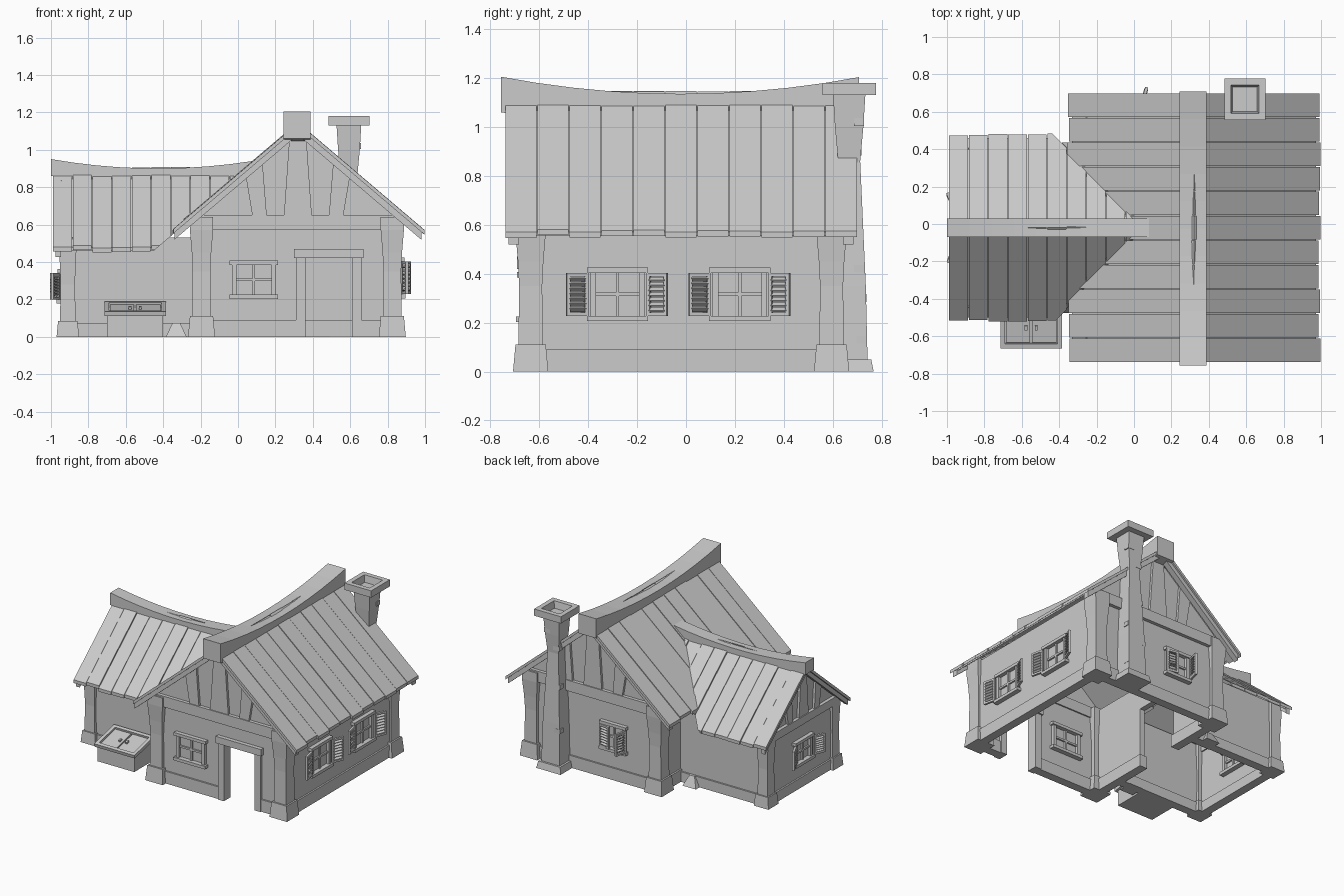
import bpy, bmesh, math, random
from mathutils import Matrix, Vector

random.seed(4)
if "Cube" in bpy.data.objects:
    bpy.data.objects.remove(bpy.data.objects["Cube"])

GREY = (0.6, 0.6, 0.6, 1)
clay = bpy.data.materials.new("plain grey")
clay.use_nodes = True
clay.diffuse_color = GREY
clay.node_tree.nodes["Principled BSDF"].inputs["Base Color"].default_value = GREY

SLOPE = 0.85
MX, MY = 0.32, -0.02          # centre lines of main house and wing
MAIN_TOP, WING_TOP = 1.145, 0.905
I = Matrix.Identity(4)


def place(x, y, z=0, turn=0):
    return Matrix.Translation((x, y, z)) @ Matrix.Rotation(math.radians(turn), 4, 'Z')


def finish(name, bm, m=I):
    bmesh.ops.recalc_face_normals(bm, faces=bm.faces)
    bm.transform(m)
    me = bpy.data.meshes.new(name)
    bm.to_mesh(me)
    bm.free()
    me.materials.append(clay)
    ob = bpy.data.objects.new(name, me)
    bpy.context.collection.objects.link(ob)
    return ob


def loft(name, rings, m=I, cut=None):
    """Skin equal rings of points and cap both ends."""
    bm = bmesh.new()
    vs = [[bm.verts.new(p) for p in r] for r in rings]
    n = len(vs[0])
    for a, b in zip(vs, vs[1:]):
        for i in range(n):
            bm.faces.new((a[i], a[(i + 1) % n], b[(i + 1) % n], b[i]))
    bm.faces.new(vs[0][::-1])
    bm.faces.new(vs[-1])
    if cut:
        bmesh.ops.bisect_plane(bm, geom=bm.verts[:] + bm.edges[:] + bm.faces[:],
                               plane_co=cut[0], plane_no=cut[1], clear_inner=True)
        bmesh.ops.holes_fill(bm, edges=bm.edges[:])
    return finish(name, bm, m)


def prism(name, pts, axis, a, b, m=I, cut=None):
    def at(t):
        return [(t, u, w) if axis == 'x' else (u, t, w) for u, w in pts]
    return loft(name, [at(a), at(b)], m, cut)


def box(name, x, y, z, m=I):
    return prism(name, [(x[0], z[0]), (x[1], z[0]), (x[1], z[1]), (x[0], z[1])], 'y', *y, m)


def column(name, cx, cy, sections):
    """Square column from (half width, z) sections."""
    loft(name, [[(cx + sx * h, cy + sy * h, z) for sx, sy in ((-1, -1), (1, -1), (1, 1), (-1, 1))]
                for h, z in sections])


def wall(name, x, y, top, skirt=0.09):
    box(name, x, y, (0, top))
    g = 0.012
    box(name + "_skirting", (x[0] - g, x[1] + g), (y[0] - g, y[1] + g), (0, skirt))


# Main walls, with a doorway in front and a passage to the wing
L, R, F, B, T = -0.22, 0.86, -0.66, 0.62, 0.04
wall("front_wall_left", (L, 0.33), (F, F + T), 0.62)
wall("front_wall_right", (0.64, R), (F, F + T), 0.62)
box("wall_over_door", (0.33, 0.64), (F, F + T), (0.42, 0.62))
wall("back_wall", (L, R), (B - T, B), 0.62)
wall("right_wall", (R - T, R), (F, B), 0.63)
wall("left_wall_front", (L, L + T), (F, -0.15), 0.63)
wall("left_wall_back", (L, L + T), (0.2, B), 0.63)
box("wall_over_passage", (L, L + T), (-0.15, 0.2), (0.45, 0.63))

# Wing walls
WL, WF, WB = -0.935, -0.42, 0.38
wall("wing_front_wall", (WL, L), (WF, WF + T), 0.53, 0.075)
wall("wing_back_wall", (WL, L), (WB - T, WB), 0.53, 0.075)
wall("wing_left_wall", (WL, WL + T), (WF, WB), 0.53, 0.075)

# Corner pillars on stepped feet
for x in (-0.195, 0.825):
    for y in (-0.635, 0.595):
        column("corner_pillar", x, y, [(0.072, 0), (0.062, 0.11), (0.05, 0.11), (0.047, 0.35),
                                       (0.052, 0.45), (0.062, 0.57), (0.062, 0.64)])
for y in (-0.4, 0.36):
    column("wing_pillar", -0.91, y, [(0.06, 0), (0.052, 0.085), (0.042, 0.085),
                                     (0.038, 0.28), (0.046, 0.47), (0.046, 0.53)])
for y in (WF, WB):
    column("wing_inner_foot", -0.33, y, [(0.055, 0), (0.02, 0.075)])

# Door frame
for x in (0.31, 0.61):
    box("door_jamb", (x, x + 0.05), (F - 0.02, F + T + 0.02), (0, 0.42))
box("door_lintel", (0.3, 0.67), (F - 0.03, F + T + 0.03), (0.42, 0.47))


def frame(m, w, h):
    """Window frame with cross bars, facing local -y, centred on the origin."""
    for s in (-1, 1):
        x = s * w / 2
        box("window_jamb", (x - 0.012, x + 0.012), (-0.022, 0.01), (-h / 2, h / 2), m)
    box("window_head", (-w / 2 - 0.025, w / 2 + 0.025), (-0.03, 0.01), (h / 2, h / 2 + 0.022), m)
    box("window_sill", (-w / 2 - 0.025, w / 2 + 0.025), (-0.035, 0.01), (-h / 2 - 0.022, -h / 2), m)
    box("window_bar_upright", (-0.007, 0.007), (-0.012, 0.01), (-h / 2, h / 2), m)
    box("window_bar_across", (-w / 2, w / 2), (-0.012, 0.01), (-0.007, 0.007), m)


def shutter(m, w, h):
    """Louvred shutter hinged on the local z axis."""
    for x in (0, w - 0.014):
        box("shutter_stile", (x, x + 0.014), (-0.008, 0.008), (-h / 2, h / 2), m)
    for z in (-h / 2, h / 2 - 0.014):
        box("shutter_rail", (0, w), (-0.008, 0.008), (z, z + 0.014), m)
    n = 7
    for i in range(n):
        z = (i + 0.5 - n / 2) * (h - 0.03) / n
        tilt = m @ Matrix.Translation((0, 0, z)) @ Matrix.Rotation(0.6, 4, 'X')
        box("shutter_slat", (0.01, w - 0.01), (-0.011, 0.011), (-0.003, 0.003), tilt)


def window(x, y, z, turn, w, h, angles=()):
    m = place(x, y, z, turn)
    frame(m, w, h)
    frame(m @ place(0, T, 0, 180), w, h)
    for s, a in zip((1, -1), angles):
        shutter(m @ place(s * (w / 2 + 0.02), -0.025, 0, -a if s > 0 else 180 + a), 0.09, h)


window(0.085, F, 0.305, 0, 0.21, 0.16)
for y in (-0.28, 0.22):
    window(R, y, 0.315, 90, 0.2, 0.175, (22, 12))
window(0.15, B, 0.32, 180, 0.17, 0.165, (105, 170))
window(WL, MY, 0.27, -90, 0.17, 0.14, (22, 25))


def gable(m, hw, base, apex, eave, over, k):
    """Timbered gable facing local -y: infill, tie beam, posts and rafters."""
    def under(x):
        return apex - 0.04 - SLOPE * abs(x)
    prism("gable_wall", [(-hw, base), (hw, base), (hw, under(hw)), (0, under(0)), (-hw, under(hw))],
          'y', 0, T, m)
    box("tie_beam", (-hw, hw), (-0.025, T + 0.01), (base, base + 0.08 * k), m)
    prism("king_post", [(-0.08 * k, base), (0.08 * k, base), (0.045 * k, under(0.045 * k)),
                        (-0.045 * k, under(0.045 * k))], 'y', -0.018, 0.01, m)
    for s in (-1, 1):
        a, b, c, d = (s * k * v for v in (0.16, 0.23, 0.28, 0.19))
        prism("gable_strut", [(a, base), (b, base), (c, under(c)), (d, under(d))], 'y', -0.018, 0.01, m)
        e = s * (eave - 0.015)
        prism("rafter", [(0, under(0) + 0.02), (e, under(e) + 0.02), (e, under(e) - 0.025),
                         (0, under(0) - 0.025)], 'y', -over, 0.01 - over / 2, m)


gable(place(MX, F), 0.54, 0.57, MAIN_TOP, 0.675, 0.065, 1)
gable(place(MX, B, 0, 180), 0.54, 0.57, MAIN_TOP, 0.675, 0.065, 1)
gable(place(WL, MY, 0, -90), 0.4, 0.47, WING_TOP, 0.5, 0.04, 0.75)


def roof(name, axis, c, apex, eave, a, b, n, cut=None):
    """Two slopes of uneven boards over thin decking."""
    def slope(s, e, top, thick):
        return [(c, top), (c + s * e, top - SLOPE * e),
                (c + s * e, top - SLOPE * e - thick), (c, top - thick)]
    step = (b - a) / n
    for s in (-1, 1):
        prism(name + "_decking", slope(s, eave - 0.02, apex - 0.02, 0.015), axis, a + 0.02, b - 0.02, I, cut)
        for i in range(n):
            lift = random.uniform(-0.005, 0.003)
            e = eave + random.uniform(-0.008, 0.008)
            prism(name + "_board", slope(s, e, apex + lift, 0.024), axis,
                  a + i * step + 0.002, a + (i + 1) * step - 0.002, I, cut)


roof("main_roof", 'y', MX, MAIN_TOP, 0.672, -0.74, 0.70, 11)
valley = (Vector((MX, 0, MAIN_TOP - 0.03)), Vector((-SLOPE, 0, 1)).normalized())
roof("wing_roof", 'x', MY, WING_TOP, 0.5, -0.99, 0.06, 10, valley)


def ridge(name, axis, c, half, a, b, low, rise, mid, deep):
    """Sagging ridge beam."""
    ts = [a + (b - a) * i / 10 for i in range(11)]
    rings = []
    for t in ts:
        z = low + rise * ((t - mid) / (mid - a)) ** 2
        r = [(c - half, z - deep), (c + half, z - deep), (c + half, z), (c - half, z)]
        rings.append([(t, u, w) if axis == 'x' else (u, t, w) for u, w in r])
    loft(name, rings)


ridge("main_ridge_beam", 'y', 0.315, 0.073, -0.757, 0.708, 1.135, 0.07, MY, 0.145)
ridge("wing_ridge_beam", 'x', MY, 0.05, -1.0, 0.2, 0.9, 0.05, -0.43, 0.09)

# Chimney with a hollow cap and a few proud bricks
CX, CY = 0.593, 0.667
column("chimney_foot", CX, CY, [(0.1, 0), (0.09, 0.05)])
column("chimney_shaft", CX, CY, [(0.075, 0.05), (0.068, 0.35), (0.045, 0.86), (0.058, 1.0), (0.066, 1.13)])
column("chimney_cap", CX, CY, [(0.098, 1.13), (0.11, 1.13), (0.11, 1.18), (0.075, 1.18), (0.06, 1.1)])
for dx, dy, z in ((0.05, 0.05, 0.13), (-0.05, 0.05, 0.3), (0.045, 0.04, 0.42),
                  (-0.04, 0.035, 0.62), (0.04, 0.04, 1.02), (-0.03, 0.03, 0.9)):
    x, y = CX + dx, CY + dy
    box("chimney_brick", (x - 0.025, x + 0.025), (y - 0.02, y + 0.02), (z - 0.016, z + 0.016))

# Cellar hatch against the wing
prism("hatch_base", [(-0.645, 0), (-0.645, 0.11), (WF, 0.165), (WF, 0)], 'x', -0.7, -0.4)
tilt = Matrix.Translation((-0.55, -0.66, 0.11)) @ Matrix.Rotation(0.23, 4, 'X')
for s in (-1, 1):
    x = sorted((s * 0.14, s * 0.165))
    box("hatch_side_rail", x, (0, 0.24), (0, 0.025), tilt)
    box("hatch_door", sorted((s * 0.005, s * 0.135)), (0.03, 0.21), (0, 0.014), tilt)
    box("hatch_handle", sorted((s * 0.02, s * 0.035)), (0.1, 0.125), (0.012, 0.028), tilt)
for y in (0, 0.215):
    box("hatch_end_rail", (-0.165, 0.165), (y, y + 0.025), (0, 0.025), tilt)
